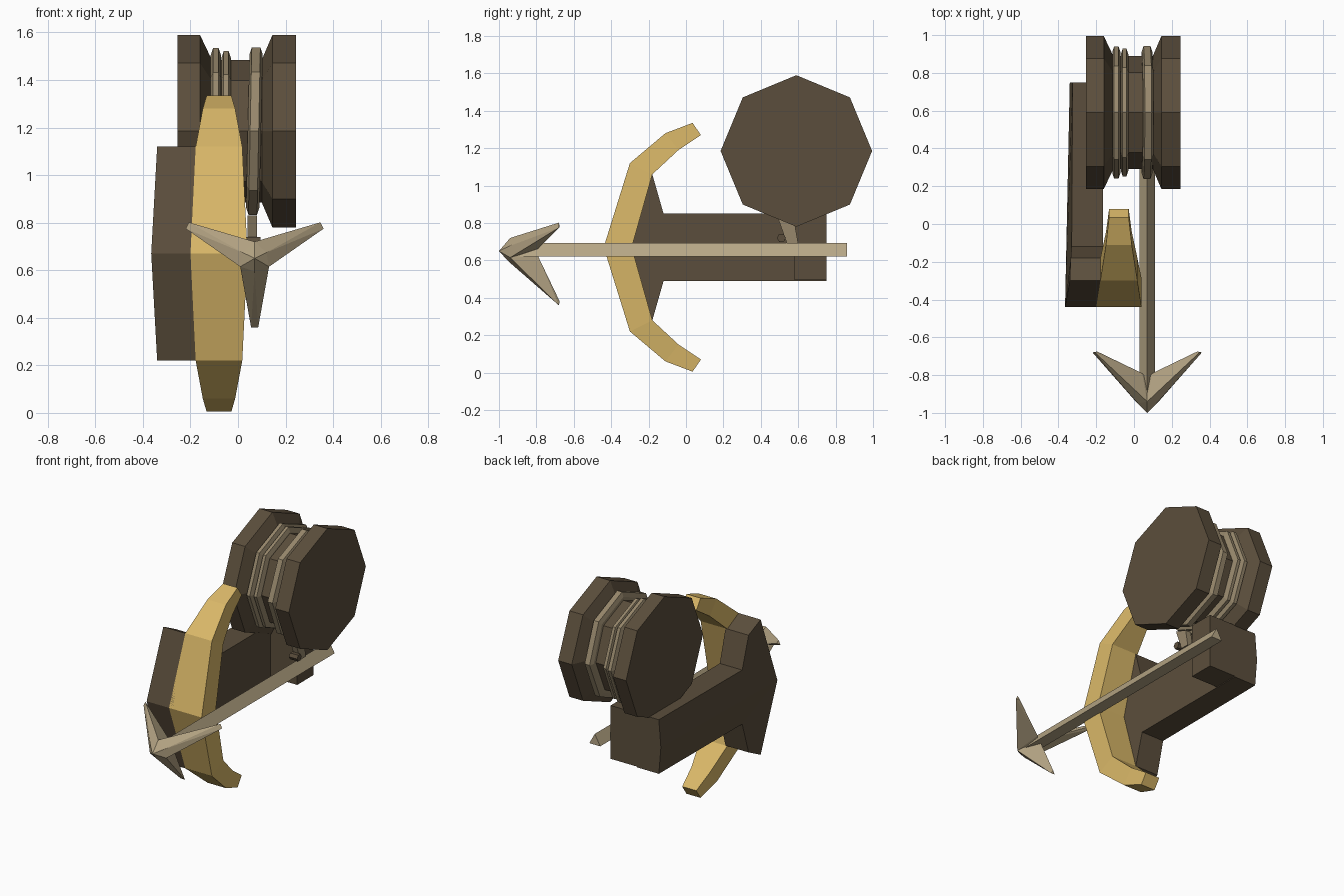
import bpy, bmesh, math
from mathutils import Vector

cube = bpy.data.objects.get("Cube")
if cube:
    bpy.data.objects.remove(cube, do_unlink=True)


def material(name, rgb):
    m = bpy.data.materials.new(name)
    m.use_nodes = True
    m.diffuse_color = (*rgb, 1)
    m.node_tree.nodes["Principled BSDF"].inputs["Base Color"].default_value = (*rgb, 1)
    return m


WOOD = material("dark wood", (0.105, 0.076, 0.045))
BOW = material("yellow horn", (0.70, 0.48, 0.14))
BONE = material("pale bone", (0.47, 0.38, 0.235))
ROPE = material("rope tan", (0.31, 0.245, 0.15))
MID = 0.67  # height of the bow's mirror plane


def finish(name, bm, mat, mirror=False):
    if mirror:  # copy the upper half below the mid plane
        geom = bm.verts[:] + bm.edges[:] + bm.faces[:]
        copy = bmesh.ops.duplicate(bm, geom=geom)["geom"]
        for v in copy:
            if isinstance(v, bmesh.types.BMVert):
                v.co.z = 2 * MID - v.co.z
        bmesh.ops.remove_doubles(bm, verts=bm.verts[:], dist=0.0005)
    bmesh.ops.recalc_face_normals(bm, faces=bm.faces[:])
    mesh = bpy.data.meshes.new(name)
    bm.to_mesh(mesh)
    bm.free()
    mesh.materials.append(mat)
    obj = bpy.data.objects.new(name, mesh)
    bpy.context.collection.objects.link(obj)
    return obj


def loft(name, rings, mat, mirror=False, cap_start=True):
    bm = bmesh.new()
    rows = [[bm.verts.new(p) for p in ring] for ring in rings]
    n = len(rows[0])
    for a, b in zip(rows, rows[1:]):
        for i in range(n):
            j = (i + 1) % n
            bm.faces.new((a[i], a[j], b[j], b[i]))
    if cap_start:
        bm.faces.new(rows[0])
    bm.faces.new(rows[-1])
    return finish(name, bm, mat, mirror)


def hull(name, points, mat):
    bm = bmesh.new()
    for p in points:
        bm.verts.new(p)
    bmesh.ops.convex_hull(bm, input=bm.verts[:])
    return finish(name, bm, mat)


# Bow limbs: outer y, z, inner y, z, half width
limb = [(-.44, MID, -.29, MID, .12), (-.30, 1.12, -.18, 1.06, .098),
        (-.11, 1.28, -.04, 1.19, .068), (.035, 1.335, .08, 1.27, .052)]
loft("bow", [[(-.08 - w, oy, oz), (-.08 + w, oy, oz), (-.08 + w, iy, iz), (-.08 - w, iy, iz)]
             for oy, oz, iy, iz, w in limb], BOW, mirror=True, cap_start=False)

# Stock: T-shaped side plate, ridged along its outer side
half = [(-.44, MID, -.365), (-.30, 1.12, -.34), (-.18, 1.06, -.335),
        (-.12, .85, -.33), (.75, .85, -.325), (.75, MID, -.34)]
bm = bmesh.new()
inner = [bm.verts.new((-.165, y, z)) for y, z, x in half]
outer = [bm.verts.new((x, y, z)) for y, z, x in half]
for side in (inner, outer):
    bm.faces.new(side[:4])
    bm.faces.new((side[0], *side[3:]))
for i in range(len(half) - 1):
    bm.faces.new((inner[i], inner[i + 1], outer[i + 1], outer[i]))
finish("stock", bm, WOOD, mirror=True)

# Rear block that joins the stock to the bolt
loft("rear_block", [[(x, .58, .495), (x, .75, .495), (x, .75, .85), (x, .58, .85)]
                    for x in (-.17, .03)], WOOD)


# Spool and rope coils, turned about the x axis
def turned(name, profile, mat, lean=0):
    rings = []
    for x, r in profile:
        angles = [i * math.tau / 8 for i in range(8)]
        rings.append([(x + lean * math.sin(a), .59 + r * math.cos(a), 1.185 + r * math.sin(a))
                      for a in angles])
    return loft(name, rings, mat)


turned("spool", [(-.255, .405), (-.16, .405), (-.11, .30),
                 (.10, .30), (.145, .405), (.245, .405)], WOOD)
for name, x0, x1, r, lean in (("outer_coil", -.115, -.072, .35, 0),
                              ("middle_coil", -.07, -.03, .338, 0),
                              ("inner_coil", .041, .097, .352, .007)):
    turned(name, [(x0, .28), (x0, r - .03), (x0 + .01, r),
                  (x1 - .01, r), (x1, r - .03), (x1, .28)], ROPE, lean)

# Rope strand from the spool to the bolt, with its knot
loft("rope_strand", [[(x, .49, .83), (x, .58, .80), (x, .60, .69), (x, .54, .69)]
                     for x in (.04, .08)], ROPE)
loft("rope_knot", [[(x, .51 + .024 * math.cos(i * math.tau / 6), .72 + .024 * math.sin(i * math.tau / 6))
                    for i in range(6)] for x in (.035, .095)], WOOD)

# Bolt shaft: triangular prism
loft("bolt_shaft", [[(.03, y, .62), (.11, y, .62), (.07, y, .692)] for y in (-.9, .86)], BONE)

# Bolt head: three swept barbs around the shaft
CENTRE = Vector((.07, 0, .65))


def polar(angle, radius, y):
    a = math.radians(angle)
    return CENTRE + Vector((radius * math.cos(a), y, radius * math.sin(a)))


for name, angle, reach in (("right_barb", 154, .315), ("left_barb", 26, .315), ("lower_barb", 270, .29)):
    end = polar(angle, reach, -.68)
    across = Vector((-math.sin(math.radians(angle)), 0, math.cos(math.radians(angle)))) * .015
    valleys = [polar(v, .07, -.94) for v in (90, 210, 330) if abs((angle - v + 180) % 360 - 180) < 90]
    hull(name, [polar(0, 0, -1), polar(angle, .055, -.95), *valleys, polar(angle, .03, -.79),
                polar(0, 0, -.82), end + across, end - across, polar(angle, reach - .02, -.675)], BONE)
